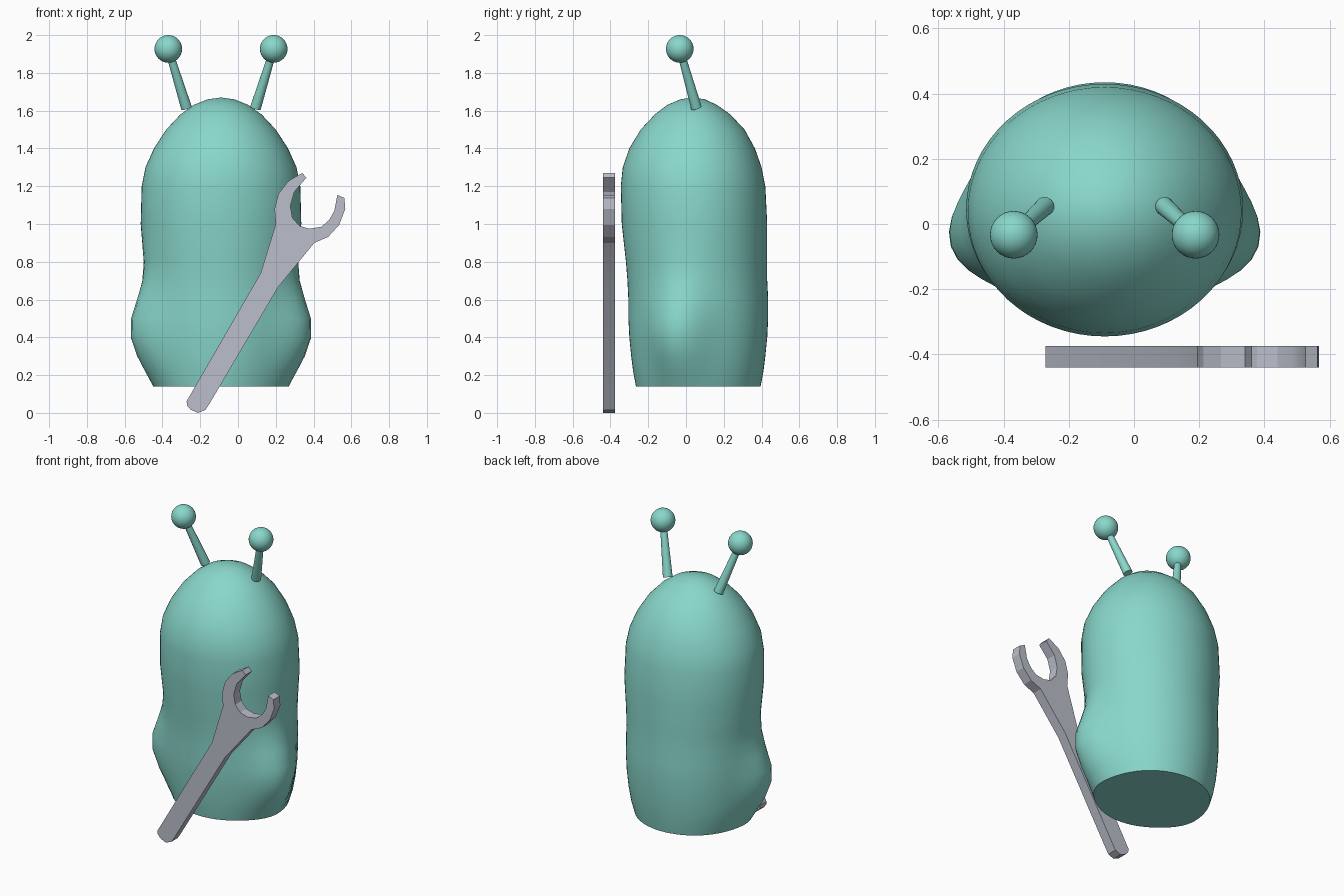
import bpy, bmesh, math
from mathutils import Vector

cube = bpy.data.objects.get("Cube")
if cube:
    bpy.data.objects.remove(cube, do_unlink=True)


def make_material(name, rgb):
    mat = bpy.data.materials.new(name)
    mat.use_nodes = True
    mat.diffuse_color = (*rgb, 1)
    mat.node_tree.nodes["Principled BSDF"].inputs["Base Color"].default_value = (*rgb, 1)
    return mat


teal = make_material("soft teal", (0.25, 0.68, 0.60))
steel = make_material("steel grey", (0.50, 0.52, 0.60))


def make_object(name, bm, mat, angle):
    bmesh.ops.recalc_face_normals(bm, faces=bm.faces)
    mesh = bpy.data.meshes.new(name)
    bm.to_mesh(mesh)
    bm.free()
    mesh.materials.append(mat)
    obj = bpy.data.objects.new(name, mesh)
    bpy.context.collection.objects.link(obj)
    bpy.ops.object.select_all(action="DESELECT")
    obj.select_set(True)
    bpy.context.view_layer.objects.active = obj
    bpy.ops.object.shade_smooth_by_angle(angle=math.radians(angle))
    return obj


BODY_X = -0.09

# Body rings: height, half width, front y, back y
RINGS = [
    (0.14, 0.345, -0.265, 0.395), (0.22, 0.37, -0.28, 0.41),
    (0.30, 0.385, -0.29, 0.42), (0.40, 0.395, -0.30, 0.43),
    (0.50, 0.40, -0.305, 0.435), (0.60, 0.40, -0.305, 0.435),
    (0.70, 0.40, -0.31, 0.43), (0.80, 0.405, -0.318, 0.43),
    (1.00, 0.425, -0.34, 0.43), (1.20, 0.42, -0.345, 0.42),
    (1.30, 0.40, -0.335, 0.40), (1.40, 0.355, -0.30, 0.365),
    (1.50, 0.29, -0.24, 0.31), (1.58, 0.215, -0.165, 0.235),
    (1.63, 0.145, -0.10, 0.165), (1.66, 0.07, -0.03, 0.10),
]


def side_bulge(angle, z):
    """Soft lobe swelling low on each side, turned a little to the front."""
    side = math.atan2(math.sin(angle), abs(math.cos(angle)))
    a = (side + math.radians(17)) / math.radians(16)
    h = (z - 0.43) / 0.16
    return 0.10 * math.exp(-0.5 * (a * a + h * h))


def build_body(sides=64):
    bm = bmesh.new()
    loops = []
    for z, half, front, back in RINGS:
        loop = []
        for i in range(sides):
            t = math.tau * i / sides
            grow = side_bulge(t, z)
            x = (half + grow) * math.cos(t)
            y = (front + back) / 2 + ((back - front) / 2 + grow) * math.sin(t)
            loop.append(bm.verts.new((BODY_X + x, y, z)))
        loops.append(loop)
    for low, high in zip(loops, loops[1:]):
        for i in range(sides):
            j = (i + 1) % sides
            bm.faces.new((low[i], low[j], high[j], high[i]))
    bm.faces.new(loops[0])
    tip = bm.verts.new((BODY_X, 0.035, 1.67))
    for i in range(sides):
        bm.faces.new((loops[-1][i], loops[-1][(i + 1) % sides], tip))
    make_object("body", bm, teal, 50)


build_body()

# Antennae: tapered stalk and ball, mirrored about the body
for name, side in (("left", 1), ("right", -1)):
    base = Vector((BODY_X + side * 0.183, 0.055, 1.615))
    top = Vector((BODY_X + side * 0.279, -0.033, 1.927))
    axis = top - base
    bm = bmesh.new()
    bmesh.ops.create_cone(bm, cap_ends=True, segments=20, radius1=0.029,
                          radius2=0.019, depth=axis.length)
    stalk = make_object(name + "_antenna_stalk", bm, teal, 50)
    stalk.rotation_euler = axis.to_track_quat("Z", "Y").to_euler()
    stalk.location = (base + top) / 2
    bm = bmesh.new()
    bmesh.ops.create_uvsphere(bm, u_segments=32, v_segments=20, radius=0.073)
    ball = make_object(name + "_antenna_ball", bm, teal, 50)
    ball.location = top

# Wrench: flat outline pushed back to a slab
OUTLINE = [
    (-0.272, 0.062), (0.12, 0.74), (0.20, 1.00), (0.193, 1.08), (0.214, 1.16),
    (0.267, 1.228), (0.34, 1.27), (0.362, 1.245), (0.298, 1.17), (0.277, 1.096),
    (0.288, 1.033), (0.325, 0.99), (0.378, 0.975), (0.441, 0.985), (0.483, 1.022),
    (0.51, 1.07), (0.526, 1.154), (0.563, 1.138), (0.568, 1.08), (0.536, 0.996),
    (0.478, 0.932), (0.404, 0.90), (0.214, 0.668), (-0.153, 0.045),
    (-0.172, 0.016), (-0.212, 0.0), (-0.252, 0.018), (-0.27, 0.04),
]
bm = bmesh.new()
face = bm.faces.new([bm.verts.new((x, -0.44, z)) for x, z in OUTLINE])
slab = bmesh.ops.extrude_face_region(bm, geom=[face])
moved = [v for v in slab["geom"] if isinstance(v, bmesh.types.BMVert)]
bmesh.ops.translate(bm, verts=moved, vec=(0, 0.065, 0))
make_object("wrench", bm, steel, 20)
